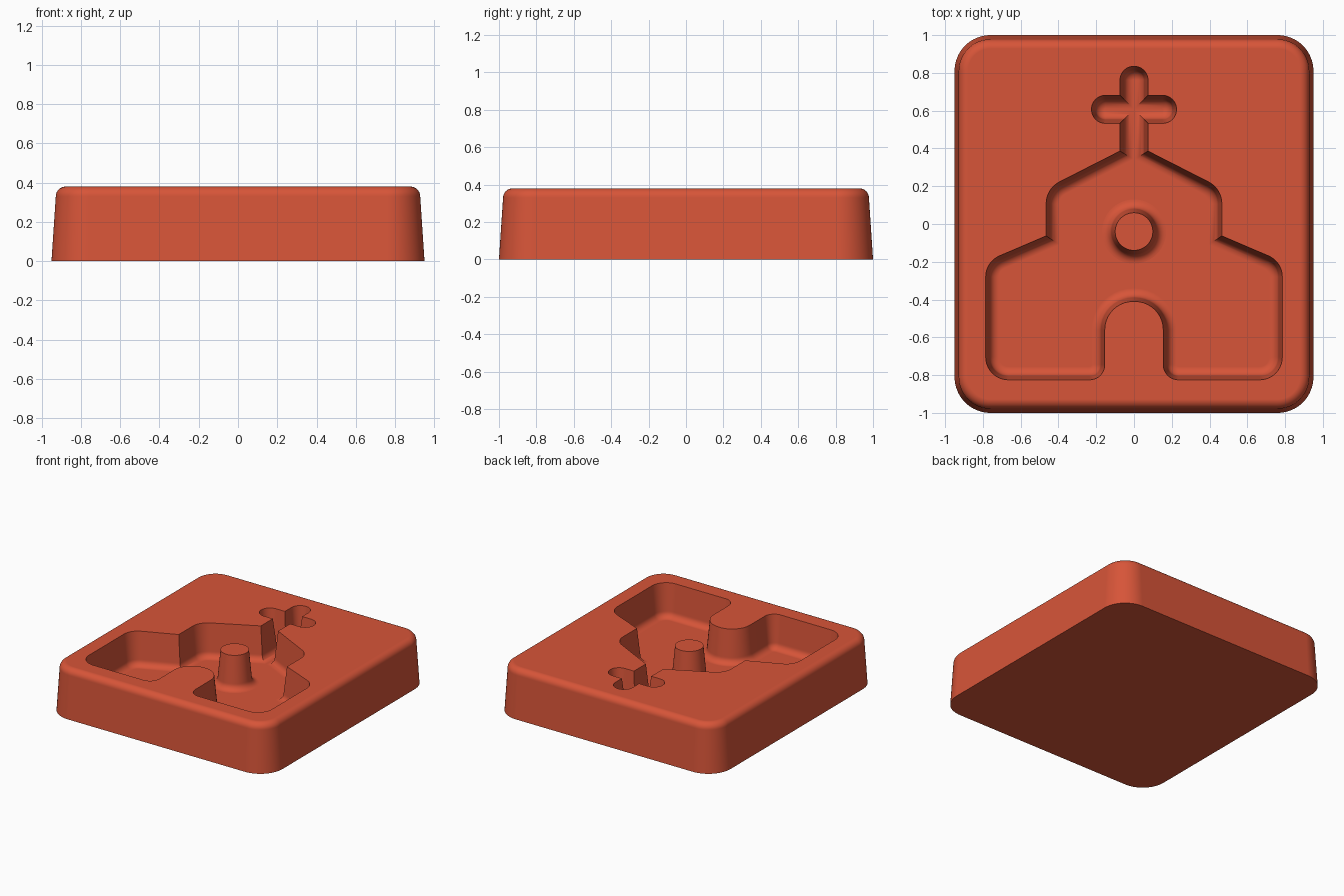
import bpy, bmesh, math
from mathutils import Vector

if "Cube" in bpy.data.objects:
    bpy.data.objects.remove(bpy.data.objects["Cube"], do_unlink=True)

HEIGHT, FLOOR = 0.38, 0.12
FILLET = 0.05

clay = bpy.data.materials.new("terracotta red")
clay.use_nodes = True
colour = (0.68, 0.09, 0.04, 1)
clay.diffuse_color = colour
clay.node_tree.nodes["Principled BSDF"].inputs["Base Color"].default_value = colour


def rounded(corners, steps=10):
    """Round every (x, y, radius) corner of a polygon."""
    out, n = [], len(corners)
    for i, (x, y, r) in enumerate(corners):
        p = Vector((x, y))
        if r == 0:
            out.append(p)
            continue
        a = (Vector(corners[i - 1][:2]) - p).normalized()
        b = (Vector(corners[(i + 1) % n][:2]) - p).normalized()
        half = a.angle(b) / 2
        centre = p + (a + b).normalized() * r / math.sin(half)
        start = p + a * r / math.tan(half) - centre
        end = p + b * r / math.tan(half) - centre
        turn = math.atan2(start.x * end.y - start.y * end.x, start.dot(end))
        for k in range(steps + 1):
            t = turn * k / steps
            c, s = math.cos(t), math.sin(t)
            out.append(centre + Vector((start.x * c - start.y * s,
                                        start.x * s + start.y * c)))
    return out


def inset(points, d):
    """Mitred inset of a counter-clockwise outline."""
    out, n = [], len(points)
    for i, p in enumerate(points):
        e1 = (p - points[i - 1]).normalized()
        e2 = (points[(i + 1) % n] - p).normalized()
        n1, n2 = Vector((-e1.y, e1.x)), Vector((-e2.y, e2.x))
        out.append(p + (n1 + n2) * d / (1 + n1.dot(n2)))
    return out


def loft(name, outline, levels):
    """Solid through insets of one outline; levels are (inset, z)."""
    bm = bmesh.new()
    rings = [[bm.verts.new((p.x, p.y, z)) for p in inset(outline, d)]
             for d, z in levels]
    n = len(outline)
    for low, high in zip(rings, rings[1:]):
        for i in range(n):
            j = (i + 1) % n
            bm.faces.new((low[i], low[j], high[j], high[i]))
    bm.faces.new(rings[0][::-1])
    bm.faces.new(rings[-1])
    bmesh.ops.recalc_face_normals(bm, faces=bm.faces)
    mesh = bpy.data.meshes.new(name)
    bm.to_mesh(mesh)
    bm.free()
    obj = bpy.data.objects.new(name, mesh)
    bpy.context.collection.objects.link(obj)
    mesh.materials.append(clay)
    return obj


def quarter(steps=8):
    return [math.pi / 2 * k / steps for k in range(steps + 1)]


# Block with drafted sides and a rounded top edge
block_outline = rounded([(-0.95, -1, 0.19), (0.95, -1, 0.19),
                         (0.95, 1, 0.19), (-0.95, 1, 0.19)], 16)
block_levels = [(0, 0)] + [
    (0.022 + FILLET * (1 - math.cos(a)), HEIGHT - FILLET * (1 - math.sin(a)))
    for a in quarter()]
block = loft("mould_block", block_outline, block_levels)

# Right half of the chapel outline, from the door up to the cross
half = [(0.155, -0.41, 0.15), (0.155, -0.825, 0.08), (0.785, -0.825, 0.12),
        (0.785, -0.2, 0.12), (0.465, -0.063, 0), (0.465, 0.187, 0.13),
        (0.074, 0.386, 0), (0.074, 0.533, 0), (0.225, 0.533, 0.073),
        (0.225, 0.681, 0.073), (0.074, 0.681, 0), (0.074, 0.835, 0.073)]
chapel = rounded(half + [(-x, y, r) for x, y, r in reversed(half)])

# Cavity: drafted walls ending in a filleted floor
cavity_levels = [
    (0.02 + FILLET * (1 - math.sin(a)), FLOOR + FILLET * (1 - math.cos(a)))
    for a in quarter()]
cavity_levels.append((-0.003, HEIGHT + 0.03))
cavity = loft("cavity_cutter", chapel, cavity_levels)

cut = block.modifiers.new("cavity", 'BOOLEAN')
cut.operation = 'DIFFERENCE'
cut.solver = 'EXACT'
cut.object = cavity
bpy.context.view_layer.objects.active = block
bpy.ops.object.modifier_apply(modifier=cut.name)
bpy.data.objects.remove(cavity, do_unlink=True)

# Round window core: tapered post flaring into the floor
circle = [Vector((0.17 * math.cos(t), 0.17 * math.sin(t) - 0.04))
          for t in (math.tau * k / 48 for k in range(48))]
post_levels = [(0, FLOOR - 0.02)] + [
    (FILLET * math.sin(a), FLOOR + FILLET * (1 - math.cos(a)))
    for a in quarter()] + [(0.07, HEIGHT)]
post = loft("window_post", circle, post_levels)

# Smooth shading with crisp edges
for obj in (block, post):
    bpy.ops.object.select_all(action='DESELECT')
    obj.select_set(True)
    bpy.context.view_layer.objects.active = obj
    bpy.ops.object.shade_smooth_by_angle(angle=math.radians(35))
    weighted = obj.modifiers.new("even shading", 'WEIGHTED_NORMAL')
    weighted.keep_sharp = True
